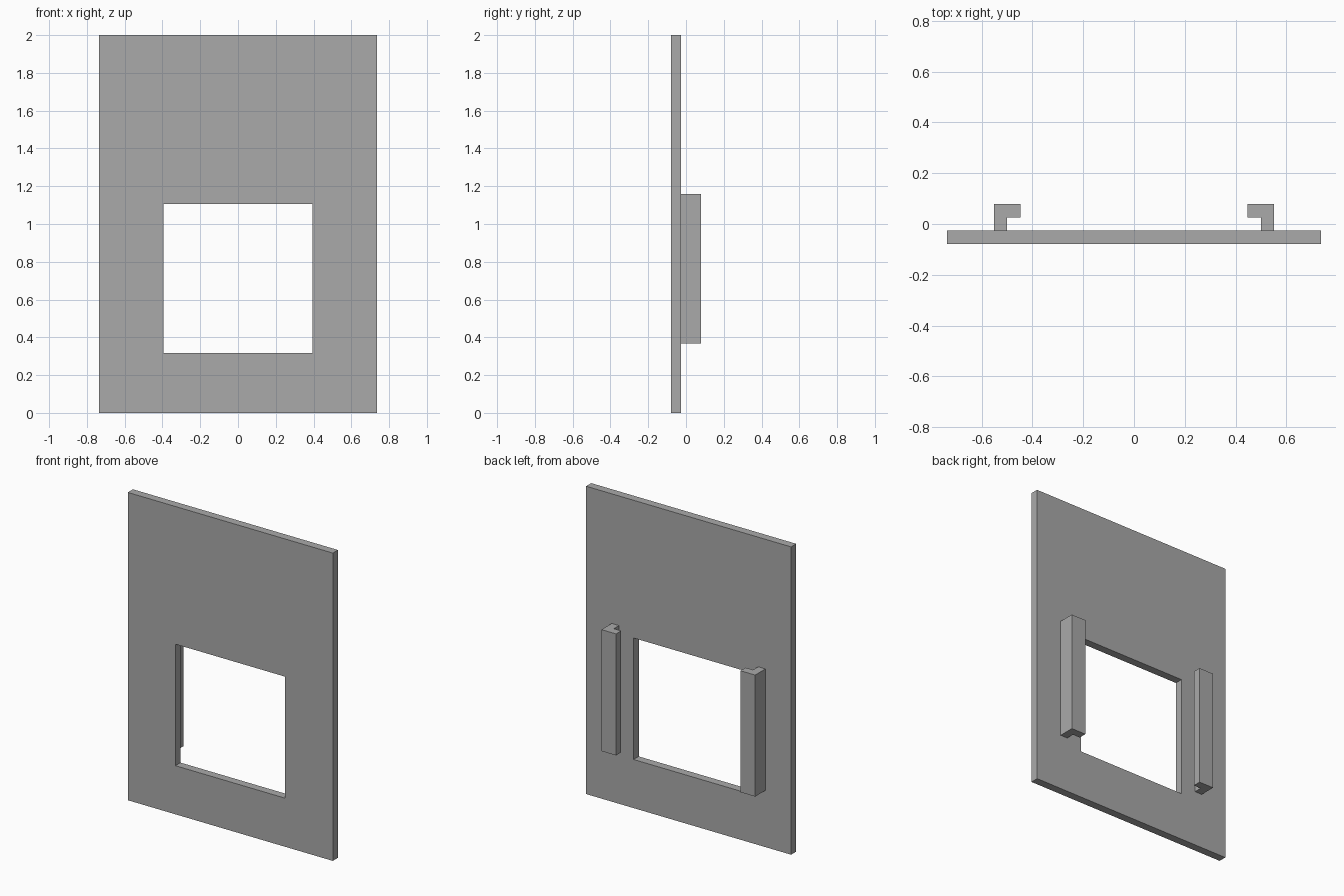
import bpy
import bmesh
from mathutils import Vector

cube = bpy.data.objects.get("Cube")
if cube:
    bpy.data.objects.remove(cube, do_unlink=True)

U = 2 / 38  # sheet thickness, the module for every dimension

grey = bpy.data.materials.new("plain grey")
grey.use_nodes = True
colour = (0.4, 0.4, 0.4, 1)
grey.diffuse_color = colour
grey.node_tree.nodes["Principled BSDF"].inputs["Base Color"].default_value = colour


def finish(name, bm):
    bmesh.ops.recalc_face_normals(bm, faces=bm.faces)
    mesh = bpy.data.meshes.new(name)
    bm.to_mesh(mesh)
    bm.free()
    mesh.materials.append(grey)
    obj = bpy.data.objects.new(name, mesh)
    bpy.context.collection.objects.link(obj)
    return obj


def extrude_face(bm, faces, direction):
    result = bmesh.ops.extrude_face_region(bm, geom=faces)
    verts = [v for v in result["geom"] if isinstance(v, bmesh.types.BMVert)]
    bmesh.ops.translate(bm, verts=verts, vec=Vector(direction) * U)


# Panel: rectangular frame around a square window, extruded to thickness
bm = bmesh.new()


def rectangle(half_width, bottom, top):
    corners = [(-half_width, bottom), (half_width, bottom),
               (half_width, top), (-half_width, top)]
    return [bm.verts.new((x * U, -1.5 * U, z * U)) for x, z in corners]


outer = rectangle(14, 0, 38)
inner = rectangle(7.5, 6, 21)
frame = []
for i in range(4):
    j = (i + 1) % 4
    frame.append(bm.faces.new((outer[i], outer[j], inner[j], inner[i])))
extrude_face(bm, frame, (0, 1, 0))
finish("panel", bm)

# Rails: L-shaped hooks on the back, lips turned toward the window
PROFILE = [(9.5, -0.5), (10.5, -0.5), (10.5, 1.5),
           (8.5, 1.5), (8.5, 0.5), (9.5, 0.5)]
for name, side in (("left_rail", 1), ("right_rail", -1)):
    bm = bmesh.new()
    base = bm.faces.new([bm.verts.new((side * x * U, y * U, 7 * U))
                         for x, y in PROFILE])
    extrude_face(bm, [base], (0, 0, 15))
    finish(name, bm)
